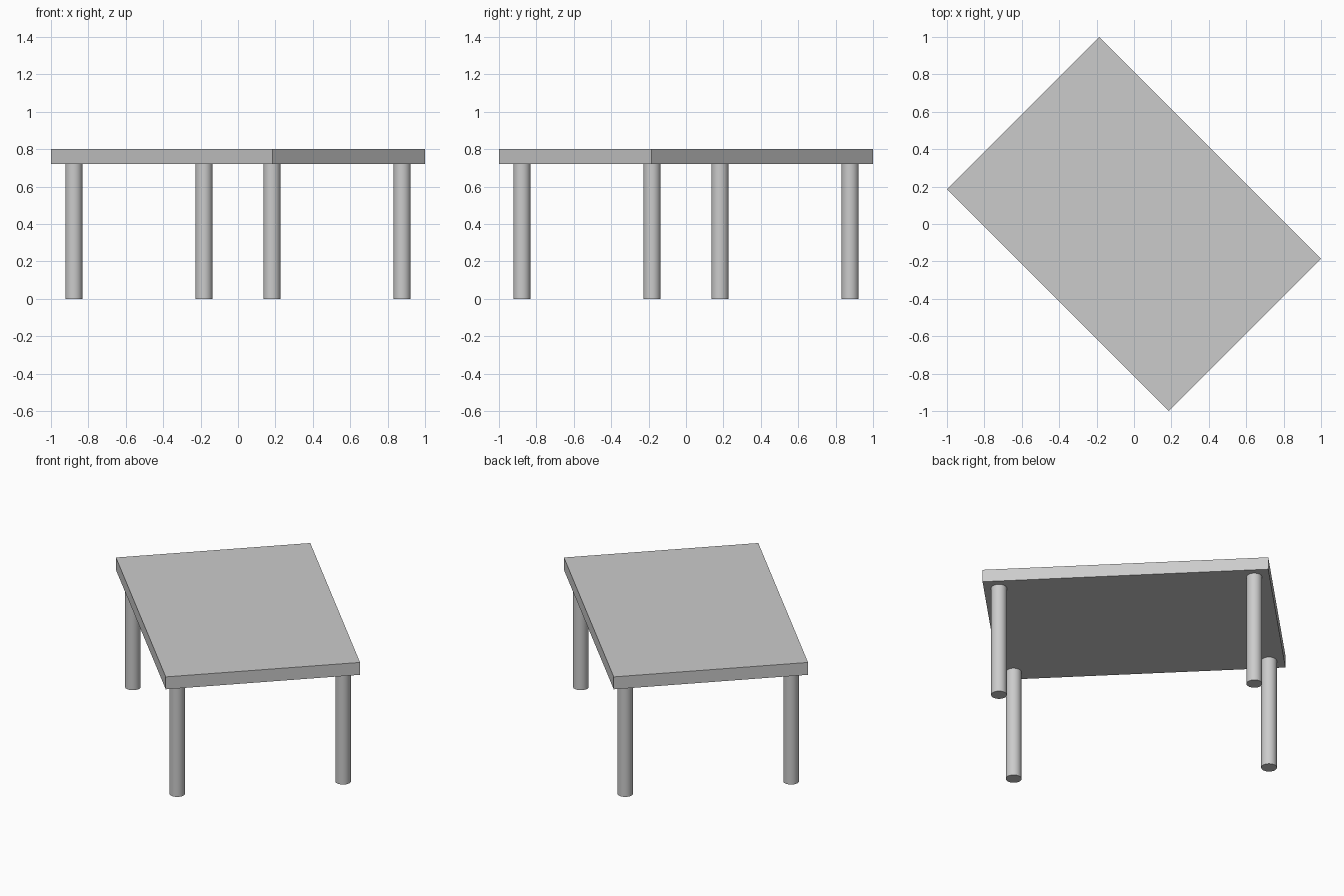
import bpy
from math import radians
from mathutils import Matrix

if "Cube" in bpy.data.objects:
    bpy.data.objects.remove(bpy.data.objects["Cube"])

TURN = Matrix.Rotation(radians(-45), 4, 'Z')  # table stands diagonally
LENGTH, WIDTH = 1.676, 1.153
TOP_Z, UNDER_Z = 0.80, 0.72
LEG_X, LEG_Y, LEG_R = 0.749, 0.492, 0.046

# Table top
bpy.ops.mesh.primitive_cube_add(size=1)
top = bpy.context.object
top.name = "table_top"
top.data.transform(Matrix.Diagonal((LENGTH, WIDTH, TOP_Z - UNDER_Z, 1)))
top.location = (0, 0, (TOP_Z + UNDER_Z) / 2)
top.rotation_euler.z = radians(-45)


def add_leg(name, x, y):
    bpy.ops.mesh.primitive_cylinder_add(vertices=32, radius=LEG_R, depth=UNDER_Z)
    leg = bpy.context.object
    leg.name = name
    leg.location = TURN @ Matrix.Translation((x, y, UNDER_Z / 2)).to_translation()
    bpy.ops.object.shade_smooth_by_angle(angle=radians(30))


# Four round legs, named by where they stand
for name, sx, sy in (("left_leg", -1, -1), ("back_leg", -1, 1),
                     ("front_leg", 1, -1), ("right_leg", 1, 1)):
    add_leg(name, sx * LEG_X, sy * LEG_Y)
